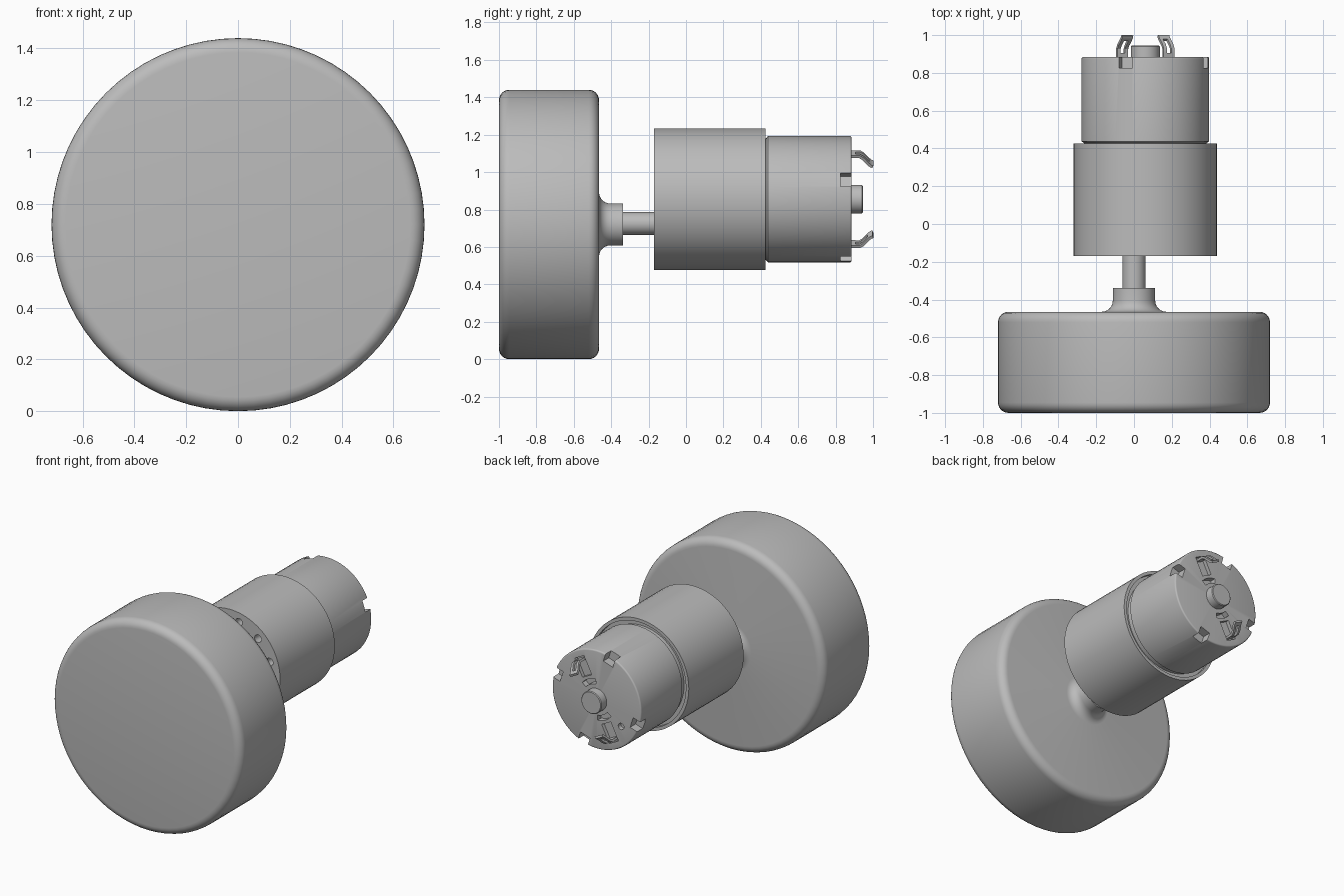
import bpy, bmesh
from math import pi, cos, sin, radians
from mathutils import Matrix, Vector

if "Cube" in bpy.data.objects:
    bpy.data.objects.remove(bpy.data.objects["Cube"], do_unlink=True)

WHEEL_AXIS = (0, 0.72)
MOTOR_AXIS = (0.06, 0.855)
BACK = 0.885          # y of the motor's rear face
FRONT = -0.17         # y of the gearbox's front face

grey = bpy.data.materials.new("plain_grey")
grey.use_nodes = True
grey.diffuse_color = (0.5, 0.5, 0.5, 1)
grey.node_tree.nodes["Principled BSDF"].inputs["Base Color"].default_value = (0.5, 0.5, 0.5, 1)


def make(name, bm):
    bmesh.ops.recalc_face_normals(bm, faces=bm.faces)
    mesh = bpy.data.meshes.new(name)
    bm.to_mesh(mesh)
    bm.free()
    mesh.materials.append(grey)
    ob = bpy.data.objects.new(name, mesh)
    bpy.context.collection.objects.link(ob)
    return ob


def activate(ob):
    bpy.ops.object.select_all(action='DESELECT')
    ob.select_set(True)
    bpy.context.view_layer.objects.active = ob


def smooth(ob):
    activate(ob)
    bpy.ops.object.shade_smooth_by_angle(angle=radians(32))


def arc(r, y, rad, start, end, n=6):
    """Arc points (radius, y) for a lathe profile, angles in degrees."""
    steps = [radians(start + (end - start) * i / n) for i in range(n + 1)]
    return [(r + rad * cos(t), y + rad * sin(t)) for t in steps]


def lathe(name, profile, axis, sides=64):
    """Spin a (radius, y) profile about a line parallel to y."""
    bm = bmesh.new()
    vs = [bm.verts.new((axis[0] + r, y, axis[1])) for r, y in profile]
    es = [bm.edges.new(p) for p in zip(vs, vs[1:])]
    bmesh.ops.spin(bm, geom=vs + es, cent=(axis[0], 0, axis[1]), axis=(0, 1, 0),
                   angle=2 * pi, steps=sides, use_merge=True)
    bmesh.ops.remove_doubles(bm, verts=bm.verts, dist=1e-5)
    return make(name, bm)


def place(angle, radius, y):
    """Frame on the motor: local x is radial, local z is tangential."""
    return (Matrix.Translation((MOTOR_AXIS[0], y, MOTOR_AXIS[1]))
            @ Matrix.Rotation(-radians(angle), 4, 'Y') @ Matrix.Translation((radius, 0, 0)))


def add_box(bm, frame, size):
    bmesh.ops.create_cube(bm, size=1, matrix=frame @ Matrix.Diagonal((*size, 1)))


def add_rod(bm, frame, radius, depth):
    bmesh.ops.create_cone(bm, cap_ends=True, segments=20, radius1=radius, radius2=radius,
                          depth=depth, matrix=frame @ Matrix.Rotation(pi / 2, 4, 'X'))


def add_kidney(bm, angle, inner, outer, sweep, depth):
    """Curved slot cutter through the rear face."""
    n = 8
    pts = [(outer, angle - sweep + 2 * sweep * i / n) for i in range(n + 1)]
    pts += [(inner, angle + sweep - 2 * sweep * i / n) for i in range(n + 1)]
    face = bm.faces.new([bm.verts.new(place(a, r, BACK - depth) @ Vector()) for r, a in pts])
    out = bmesh.ops.extrude_face_region(bm, geom=[face])["geom"]
    moved = [v for v in out if isinstance(v, bmesh.types.BMVert)]
    bmesh.ops.translate(bm, verts=moved, vec=(0, depth + 0.02, 0))


def cut(ob, bm):
    cutter = make("cutter", bm)
    cutter.hide_render = True
    mod = ob.modifiers.new("cut", 'BOOLEAN')
    mod.operation = 'DIFFERENCE'
    mod.solver = 'EXACT'
    mod.object = cutter
    activate(ob)
    bpy.ops.object.modifier_apply(modifier="cut")
    bpy.data.objects.remove(cutter, do_unlink=True)


# Wheel with rounded rims and a flared hub collar
profile = [(0, -1)] + arc(0.665, -0.945, 0.055, -90, 0)
profile += arc(0.665, -0.52, 0.055, 0, 90)
profile += arc(0.172, -0.405, 0.06, 270, 180)
profile += [(0.112, -0.338), (0, -0.338)]
smooth(lathe("wheel", profile, WHEEL_AXIS, 72))

# Drive shaft
smooth(lathe("drive_shaft", [(0, -0.36), (0.061, -0.36), (0.061, -0.15), (0, -0.15)],
             (0, 0.725), 32))

# Gearbox with a recessed rear rim and a ring of screw holes in front
gearbox = lathe("gearbox", [(0, FRONT), (0.379, FRONT), (0.379, 0.425), (0.357, 0.425),
                            (0.357, 0.4), (0, 0.4)], MOTOR_AXIS)
holes = bmesh.new()
for k in range(12):
    add_rod(holes, place(18 + 30 * k, 0.315, FRONT), 0.026, 0.12)
cut(gearbox, holes)
smooth(gearbox)

# Motor can
profile = [(0, 0.38), (0.325, 0.38), (0.325, 0.428), (0.338, 0.438)]
profile += arc(0.328, BACK - 0.01, 0.01, 0, 90, 3) + [(0, BACK)]
motor = lathe("motor_can", profile, MOTOR_AXIS)
slots = bmesh.new()
for k in range(4):      # rim notches
    add_box(slots, place(18 + 90 * k, 0.335, BACK), (0.11, 0.12, 0.076))
for side in (63, 243):  # vents beside the bearing and terminal pockets
    add_kidney(slots, side, 0.105, 0.14, 24, 0.04)
    add_box(slots, place(side, 0.225, BACK), (0.13, 0.05, 0.078))
add_rod(slots, place(216, 0.23, BACK), 0.022, 0.06)
cut(motor, slots)
smooth(motor)

# Rear bearing boss
smooth(lathe("bearing_boss", [(0, 0.86), (0.077, 0.86), (0.077, 0.94), (0.072, 0.945),
                              (0, 0.945)], MOTOR_AXIS, 40))

# Bent, slotted solder terminals
path = [(0.27, 0.84), (0.27, 0.905), (0.27, 0.928), (0.258, 0.947),
        (0.226, 0.975), (0.214, 0.988), (0.21, 0.999)]
columns = (-0.032, -0.013, 0.013, 0.032)
for name, side in (("upper_terminal", 63), ("lower_terminal", 243)):
    bm = bmesh.new()
    rows = [[bm.verts.new(place(side, r, y) @ Vector((0, 0, c))) for c in columns]
            for r, y in path]
    for i, (a, b) in enumerate(zip(rows, rows[1:])):
        for j in range(3):
            if not (j == 1 and 1 <= i <= 3):
                bm.faces.new((a[j], a[j + 1], b[j + 1], b[j]))
    strip = make(name, bm)
    mod = strip.modifiers.new("thickness", 'SOLIDIFY')
    mod.thickness = 0.015
    mod.offset = 0
    activate(strip)
    bpy.ops.object.modifier_apply(modifier="thickness")
    smooth(strip)
